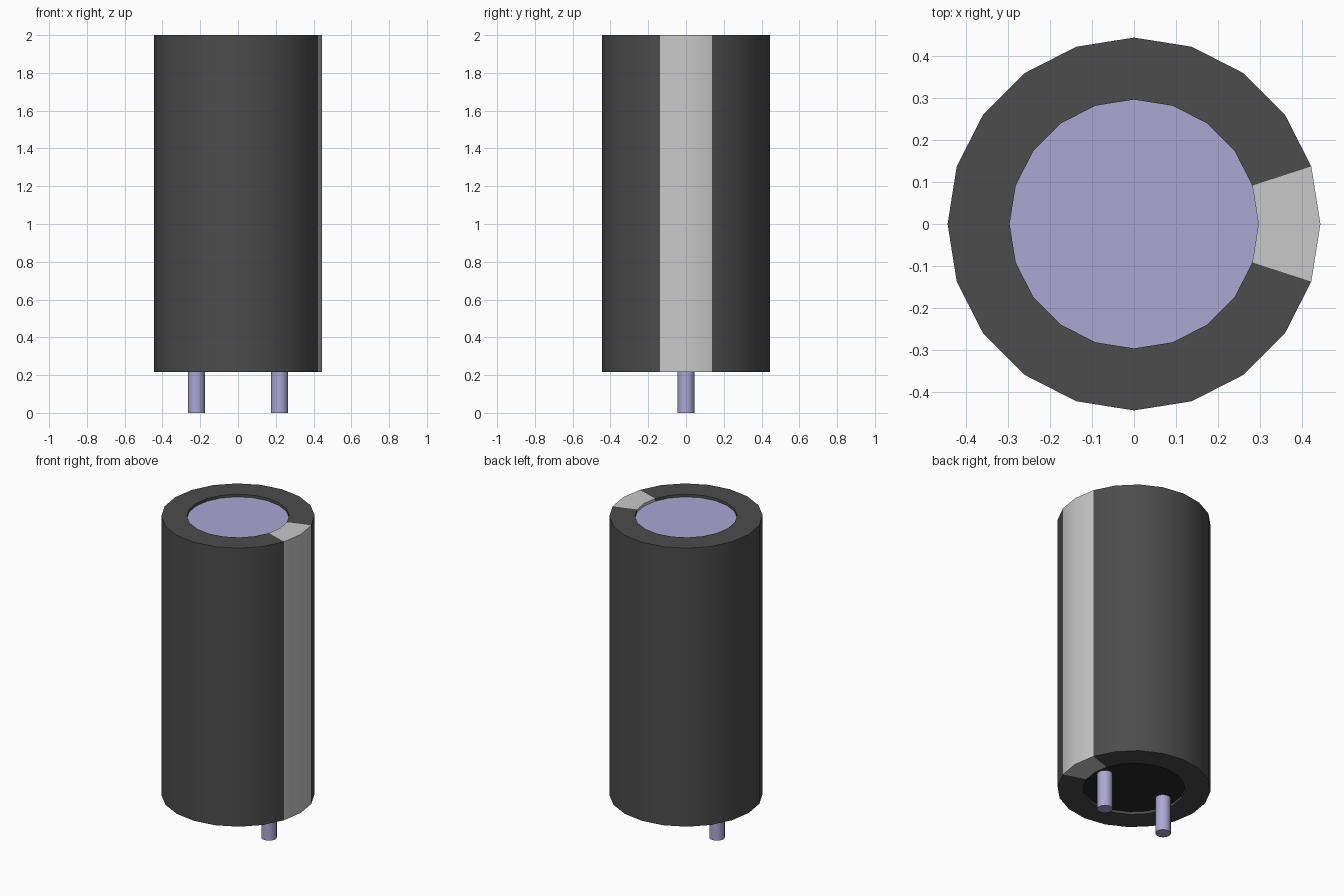
import bpy, bmesh, math
from mathutils import Matrix

if "Cube" in bpy.data.objects:
    bpy.data.objects.remove(bpy.data.objects["Cube"])

SIDES = 20
R_OUT, R_IN = 0.445, 0.297
BASE, TOP, RECESS = 0.217, 2.0, 0.017


def material(name, rgb):
    mat = bpy.data.materials.new(name)
    mat.use_nodes = True
    color = (*rgb, 1)
    mat.diffuse_color = color
    bsdf = mat.node_tree.nodes["Principled BSDF"]
    bsdf.inputs["Base Color"].default_value = color
    bsdf.inputs["Roughness"].default_value = 0.6
    return mat


charcoal = material("charcoal sleeve", (0.072, 0.072, 0.072))
light_grey = material("light grey stripe", (0.58, 0.58, 0.58))
metal = material("lavender metal", (0.40, 0.39, 0.65))
black = material("black seal", (0.02, 0.02, 0.02))


def finish(name, bm, mats):
    mesh = bpy.data.meshes.new(name)
    bm.to_mesh(mesh)
    bm.free()
    for mat in mats:
        mesh.materials.append(mat)
    obj = bpy.data.objects.new(name, mesh)
    bpy.context.collection.objects.link(obj)
    bpy.ops.object.select_all(action="DESELECT")
    obj.select_set(True)
    bpy.context.view_layer.objects.active = obj
    bpy.ops.object.shade_smooth_by_angle(angle=math.radians(30))
    return obj


# Sleeve: a lipped profile turned round the axis
profile = [(R_IN, BASE + RECESS), (R_IN, BASE), (R_OUT, BASE),
           (R_OUT, TOP), (R_IN, TOP), (R_IN, TOP - RECESS)]
bm = bmesh.new()
rings = []
for i in range(SIDES):
    a = math.tau * i / SIDES
    rings.append([bm.verts.new((r * math.cos(a), r * math.sin(a), z)) for r, z in profile])
for i in range(SIDES):
    here, there = rings[i], rings[(i + 1) % SIDES]
    for k in range(len(profile) - 1):
        face = bm.faces.new((here[k], there[k], there[k + 1], here[k + 1]))
        # The stripe takes the two segments that meet on +x
        face.material_index = 1 if i in (0, SIDES - 1) else 0
finish("sleeve", bm, [charcoal, light_grey])


# Recessed end discs
def disc(name, z, mat, flip):
    bm = bmesh.new()
    ring = [bm.verts.new((R_IN * math.cos(math.tau * i / SIDES),
                          R_IN * math.sin(math.tau * i / SIDES), z)) for i in range(SIDES)]
    bm.faces.new(ring[::-1] if flip else ring)
    finish(name, bm, [mat])


disc("top_disc", TOP - RECESS, metal, False)
disc("bottom_seal", BASE + RECESS, black, True)

# Two round pins
for name, x in (("left_pin", 0.22), ("right_pin", -0.22)):
    height = BASE + RECESS
    bm = bmesh.new()
    bmesh.ops.create_cone(bm, cap_ends=True, segments=SIDES, radius1=0.045, radius2=0.045,
                          depth=height, matrix=Matrix.Translation((x, 0, height / 2)))
    finish(name, bm, [metal])
